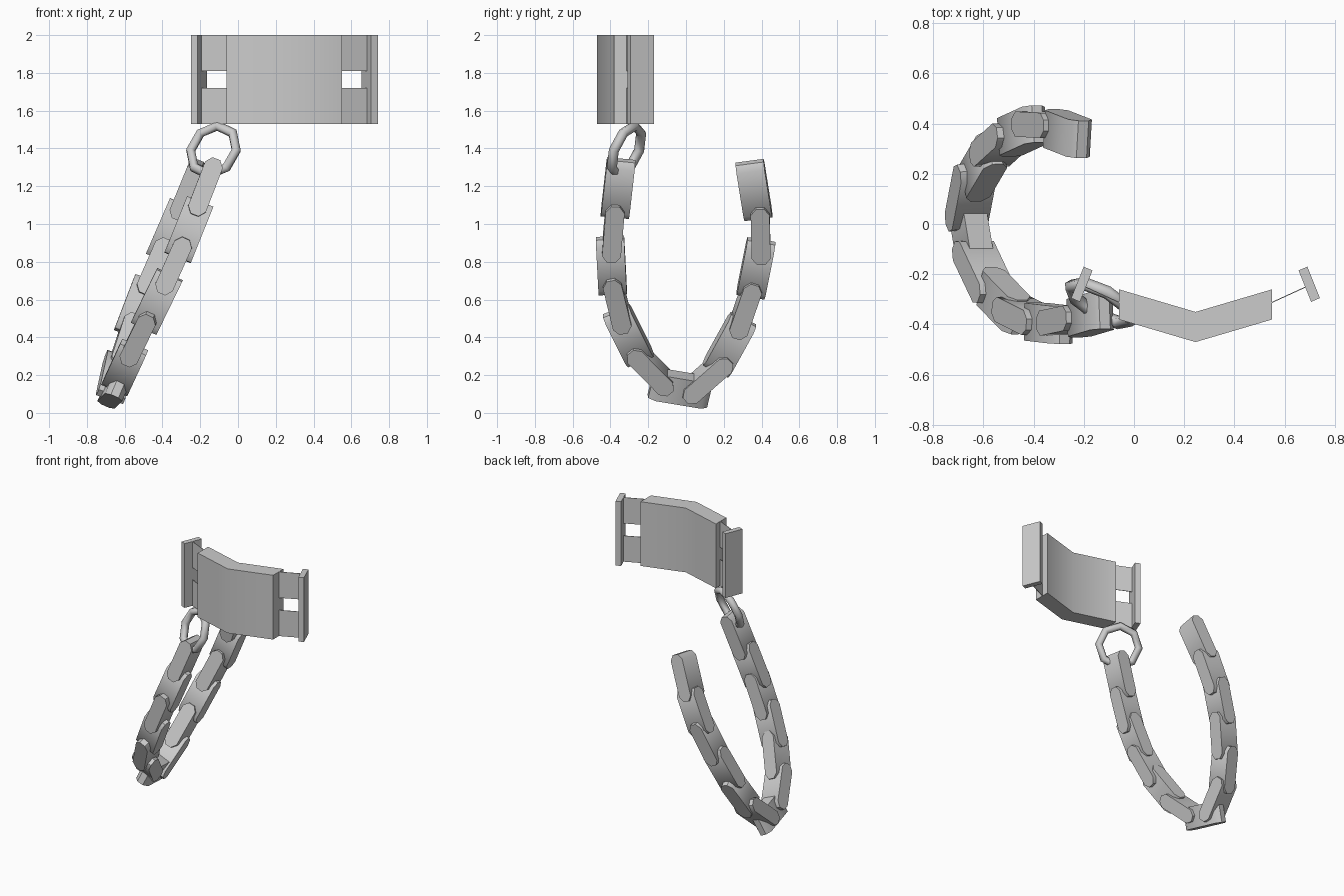
import bpy, bmesh, math
from mathutils import Vector, Matrix

if "Cube" in bpy.data.objects:
    bpy.data.objects.remove(bpy.data.objects["Cube"])


def prism(name, profile, origin, u, v, w, depth, smooth=40):
    """Extrude a 2D profile (in axes u, v) by depth along w, centred on origin."""
    bm = bmesh.new()
    rings = [[bm.verts.new(origin + u * a + v * b + w * s * depth / 2) for a, b in profile]
             for s in (-1, 1)]
    n = len(profile)
    bm.faces.new(rings[0])
    bm.faces.new(rings[1])
    for i in range(n):
        j = (i + 1) % n
        bm.faces.new((rings[0][i], rings[0][j], rings[1][j], rings[1][i]))
    bmesh.ops.recalc_face_normals(bm, faces=bm.faces[:])
    me = bpy.data.meshes.new(name)
    bm.to_mesh(me)
    bm.free()
    ob = bpy.data.objects.new(name, me)
    bpy.context.collection.objects.link(ob)
    bpy.ops.object.select_all(action='DESELECT')
    ob.select_set(True)
    bpy.context.view_layer.objects.active = ob
    bpy.ops.object.shade_smooth_by_angle(angle=math.radians(smooth))
    return ob


X, Y, Z = Vector((1, 0, 0)), Vector((0, 1, 0)), Vector((0, 0, 1))
CX, ZMID, H = 0.245, 1.765, 0.47   # cuff centre line, mid height, height

# Cuff plate, bent at the middle
prism("cuff_plate", [(-.305, -.38), (0, -.47), (.305, -.38), (.305, -.26), (0, -.35), (-.305, -.26)],
      Vector((CX, 0, ZMID)), X, Y, Z, H)

# End bars and the thin strap pairs that hold them, mirrored
for side, s in (("left", -1), ("right", 1)):
    o = Vector((CX, 0, ZMID))
    prism("end_bar_" + side, [(.41 * s, -.185), (.445 * s, -.17), (.495 * s, -.295), (.46 * s, -.31)],
          o, X, Y, Z, H)
    for level, dz in (("lower", -.14), ("upper", .14)):
        prism(f"strap_{side}_{level}",
              [(.298 * s, -.317), (.44 * s, -.252), (.44 * s, -.248), (.298 * s, -.313)],
              o + Z * dz, X, Y, Z, .19)

# Connecting ring
bpy.ops.mesh.primitive_torus_add(major_segments=8, minor_segments=6,
                                 major_radius=.138, minor_radius=.027)
ring = bpy.context.object
ring.name = "connecting_ring"
ring.rotation_euler = Vector((.45, .81, -.35)).to_track_quat('Z', 'Y').to_euler()
ring.location = (-.13, -.315, 1.39)
bpy.ops.object.shade_smooth_by_angle(angle=math.radians(65))

# Chain of oval links hanging in a loop, each turned a quarter from the last
centres = [Vector(p) for p in (
    (-.175, -.36, 1.19), (-.26, -.385, .97), (-.34, -.395, .78), (-.43, -.365, .59),
    (-.52, -.305, .41), (-.60, -.19, .24), (-.65, -.03, .13), (-.65, .11, .19),
    (-.60, .23, .36), (-.53, .315, .56), (-.445, .37, .765), (-.355, .395, .96),
    (-.265, .36, 1.18))]
oval = [(-.16, -.022), (-.125, -.05), (.125, -.05), (.16, -.022),
        (.16, .022), (.125, .05), (-.125, .05), (-.16, .022)]
plane_normal = Vector((.92, 0, -.39)).normalized()
for i, c in enumerate(centres):
    a, b = centres[max(i - 1, 0)], centres[min(i + 1, len(centres) - 1)]
    t = (b - a).normalized()
    side = plane_normal.cross(t).normalized()
    flat = t.cross(side).normalized()
    if i % 2:
        thin, wide = side, flat
    else:
        thin, wide = flat, side
    prism(f"chain_link_{i + 1}", oval, c, t, thin, wide, .15, smooth=50)
